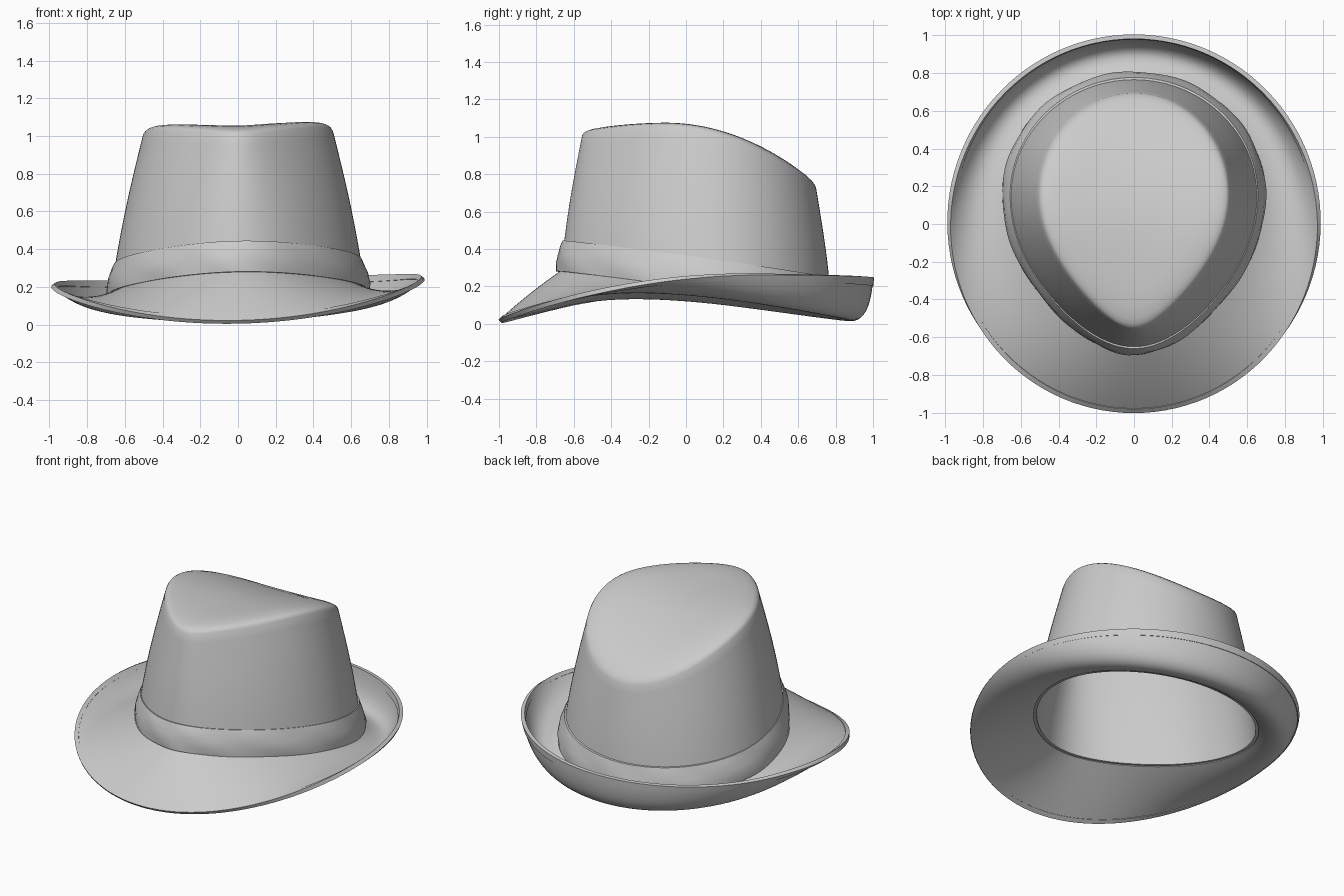
import bpy, bmesh, math

if "Cube" in bpy.data.objects:
    bpy.data.objects.remove(bpy.data.objects["Cube"])

SEG = 112
CY = 0.15                      # y of the widest point of the egg-shaped crown


def lerp(a, b, t):
    return a + (b - a) * t


def egg(t, w, front, back, k):
    """Point on an egg outline, pointed towards the front (-y)."""
    s, c = math.sin(t), math.cos(t)
    if s < 0:
        return w * c * (1 - k * s * s), CY + s * (CY - front)
    return w * c, CY + s * (back - CY)


def base_z(y):                 # sloping line where crown meets brim
    return 0.18 - 0.14 * y


def rim_z(y):                  # curved upper edge of the crown
    d = y + 0.12
    return 1.04 - (0.47 if d > 0 else 0.17) * d * d


def crown_point(t, v):
    bulge = 0.012 * math.sin(math.pi * v)
    x, y = egg(t, lerp(0.68, 0.505, v) + bulge, lerp(-0.67, -0.555, v) - bulge,
               lerp(0.78, 0.695, v) + bulge, lerp(0.2, 0.38, v * v))
    return x, y, lerp(base_z(y), rim_z(y), v)


def cap_point(t, scale, lift):
    x, y, _ = crown_point(t, 1)
    x, y = x * scale, lerp(0.1, y, scale)
    return x, y, rim_z(y) + lift


def brim_point(t, u):
    """Quadratic curve from the crown base to the outer edge."""
    s, c = math.sin(t), math.cos(t)
    xi, yi, zi = crown_point(t, 0)
    xo, yo = 0.98 * c, 0.993 * s
    zo = 0.245 - 0.23 * max(0, (0.4 - s) / 1.4) ** 2
    f = 0.55 + 0.35 * max(0, s)          # tighter curl at the back
    xm, ym = lerp(xi, xo, f), lerp(yi, yo, f)
    zm = 0.09 - 0.115 * s - 0.055 * s * s
    a, b, d = (1 - u) ** 2, 2 * u * (1 - u), u * u
    return (a * xi + b * xm + d * xo, a * yi + b * ym + d * yo,
            a * zi + b * zm + d * zo)


def band_point(t, w, front, back, h, ripple):
    x, y = egg(t, w, front, back, 0.22)
    r = 1 + ripple * math.sin(11 * t + 5 * h)
    z = lerp(base_z(y) + 0.004, 0.352 - 0.14 * y, h)
    return x * r, lerp(CY, y, r), z


def loft(name, rings, cap=None, closed=False, thickness=0, offset=-1):
    """Skin a list of ring functions; the whole hat leans slightly in x."""
    bm = bmesh.new()
    loops = []
    for ring in rings:
        row = []
        for i in range(SEG):
            x, y, z = ring(2 * math.pi * i / SEG)
            row.append(bm.verts.new((x, y, z + 0.02 * x)))
        loops.append(row)
    pairs = list(zip(loops, loops[1:]))
    if closed:
        pairs.append((loops[-1], loops[0]))
    for a, b in pairs:
        for i in range(SEG):
            j = (i + 1) % SEG
            bm.faces.new((a[i], a[j], b[j], b[i]))
    if cap:
        tip = bm.verts.new(cap)
        for i in range(SEG):
            bm.faces.new((loops[-1][i], loops[-1][(i + 1) % SEG], tip))
    bmesh.ops.recalc_face_normals(bm, faces=bm.faces)
    mesh = bpy.data.meshes.new(name)
    bm.to_mesh(mesh)
    bm.free()
    ob = bpy.data.objects.new(name, mesh)
    bpy.context.collection.objects.link(ob)
    bpy.ops.object.select_all(action='DESELECT')
    bpy.context.view_layer.objects.active = ob
    ob.select_set(True)
    if thickness:
        mod = ob.modifiers.new("thickness", 'SOLIDIFY')
        mod.thickness, mod.offset = thickness, offset
        bpy.ops.object.modifier_apply(modifier=mod.name)
    bpy.ops.object.shade_smooth_by_angle(angle=math.radians(40))
    return ob


# Crown: tapering wall, rounded rim, softly dished top
rings = [lambda t, v=i / 14: crown_point(t, v) for i in range(15)]
for scale, lift in [(0.985, 0.012), (0.96, 0.02), (0.92, 0.025), (0.84, 0.028),
                    (0.7, 0.025), (0.52, 0.016), (0.34, 0.01), (0.16, 0.006)]:
    rings.append(lambda t, s=scale, l=lift: cap_point(t, s, l))
loft("crown", rings, cap=(0, 0.1, rim_z(0.1) + 0.005), thickness=0.022)

# Brim: snapped down in front, curled up at the sides and back
loft("brim", [lambda t, u=i / 16: brim_point(t, u) for i in range(17)],
     thickness=0.016, offset=0)

# Edge binding: slightly thicker strip along the brim edge
loft("brim_binding", [lambda t, u=u: brim_point(t, u) for u in (0.93, 0.96, 0.985, 1.004)],
     thickness=0.024, offset=0)

# Ribbon band: wide at the bottom, tucked in at the top
profile = [(0.665, -0.655, 0.765, 0.0, 0), (0.698, -0.692, 0.805, 0.0, 0.003),
           (0.699, -0.694, 0.808, 0.25, 0.005), (0.688, -0.688, 0.798, 0.55, 0.005),
           (0.668, -0.672, 0.785, 0.85, 0.003), (0.657, -0.66, 0.777, 1.0, 0),
           (0.635, -0.64, 0.755, 1.0, 0)]
loft("ribbon_band", [lambda t, p=p: band_point(t, *p) for p in profile], closed=True)
